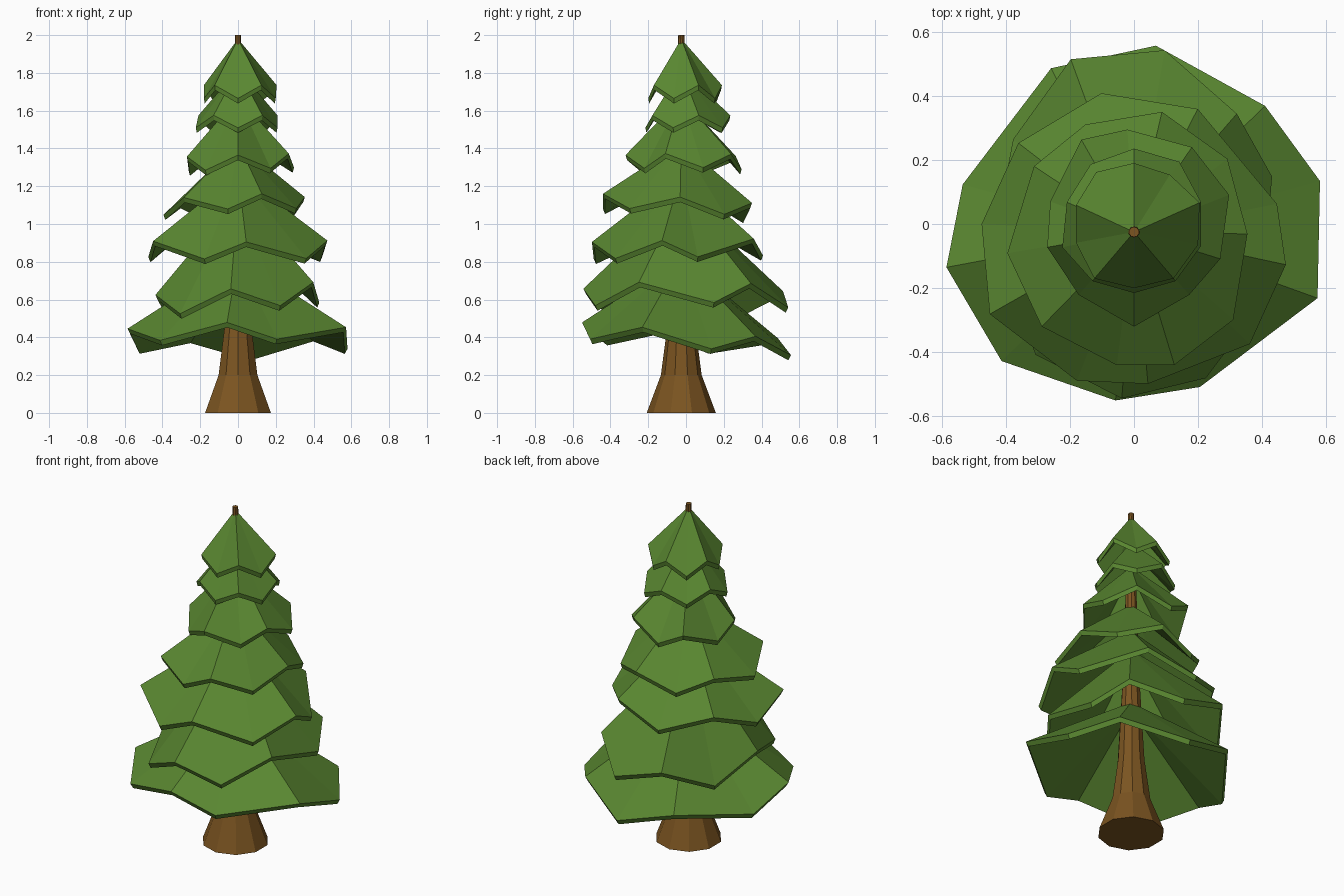
import bpy, bmesh
from math import cos, sin, radians

if "Cube" in bpy.data.objects:
    bpy.data.objects.remove(bpy.data.objects["Cube"])

CY = -0.025  # trunk axis offset in y


def material(name, rgb):
    m = bpy.data.materials.new(name)
    m.diffuse_color = (*rgb, 1)
    m.use_nodes = True
    m.node_tree.nodes["Principled BSDF"].inputs["Base Color"].default_value = m.diffuse_color
    return m


def finish(name, bm, mat):
    bmesh.ops.recalc_face_normals(bm, faces=bm.faces[:])
    me = bpy.data.meshes.new(name)
    bm.to_mesh(me)
    bm.free()
    me.materials.append(mat)
    bpy.context.collection.objects.link(bpy.data.objects.new(name, me))


def bridge(bm, a, b):
    n = len(a)
    for i in range(n):
        bm.faces.new((a[i], a[(i + 1) % n], b[(i + 1) % n], b[i]))


def tier(name, apex, hi, lo, angles, radii, tilt=(0, 0), thick=0.027):
    """Drooping skirt: rim corners alternate high and low, hollow underneath."""
    bm = bmesh.new()
    top = bm.verts.new((0, CY, apex))
    inner = bm.verts.new((0, CY, apex - 0.045))
    outer, under = [], []
    for i, (a, r) in enumerate(zip(angles, radii)):
        x, y = r * cos(radians(a)), r * sin(radians(a))
        z = (lo if i % 2 else hi) + tilt[0] * x + tilt[1] * y
        outer.append(bm.verts.new((x, y, z)))
        under.append(bm.verts.new((x * 0.975, y * 0.975, z - thick)))
    bridge(bm, outer, under)
    n = len(outer)
    for i in range(n):
        j = (i + 1) % n
        bm.faces.new((top, outer[i], outer[j]))
        bm.faces.new((inner, under[j], under[i]))
    finish(name, bm, green)


green = material("needles", (0.1, 0.24, 0.03))
brown = material("bark", (0.2, 0.09, 0.015))

# Trunk: flared ten-sided taper poking out of the top
bm = bmesh.new()
rings = []
for z, r in ((0, 0.183), (0.2, 0.108), (0.45, 0.075), (1.0, 0.045), (2.0, 0.016)):
    rings.append([bm.verts.new((r * cos(radians(36 * i + 18)),
                                CY + r * sin(radians(36 * i + 18)), z)) for i in range(10)])
for a, b in zip(rings, rings[1:]):
    bridge(bm, a, b)
bm.faces.new(rings[0])
bm.faces.new(rings[-1])
finish("trunk", bm, brown)

# Branch tiers, bottom to top (corners: high, low, high, low ...)
tier("branch_tier_1", 0.82, 0.435, 0.35,
     (-22, 13, 42, 83, 118, 167, 193, 226, 264, 292),
     (.617, .595, .55, .56, .55, .548, .6, .594, .553, .548), (0, -0.08))
tier("branch_tier_2", 1.15, 0.66, 0.55,
     (-32, 19, 47, 80, 111, 145, 187, 233, 266, 295),
     (.47, .455, .47, .55, .55, .46, .44, .51, .545, .53), (0.08, 0))
tier("branch_tier_3", 1.27, 0.915, 0.825,
     (-15, 8, 61, 104, 145, 180, 212, 250, 275, 314),
     (.49, .45, .41, .42, .44, .475, .53, .52, .5, .52), (0, 0.02))
tier("branch_tier_4", 1.43, 1.13, 1.055,
     (-5, 35, 76, 116, 150, 193, 228, 263, 286, 316),
     (.355, .355, .36, .345, .36, .405, .43, .443, .457, .43), (0.03, -0.06))
tier("branch_tier_5", 1.67, 1.365, 1.29,
     (-22, 17, 53, 94, 122, 165, 195, 232, 270, 308),
     (.29, .31, .3, .295, .31, .27, .28, .28, .32, .28), (0.03, 0))
even = [18 + 36 * i for i in range(10)]
tier("branch_tier_6", 1.82, 1.575, 1.51, even,
     (.22, .24, .235, .23, .22, .235, .22, .215, .22, .22))
tier("branch_tier_7", 1.98, 1.735, 1.665, even,
     (.215, .19, .19, .2, .19, .19, .21, .2, .21, .21))
